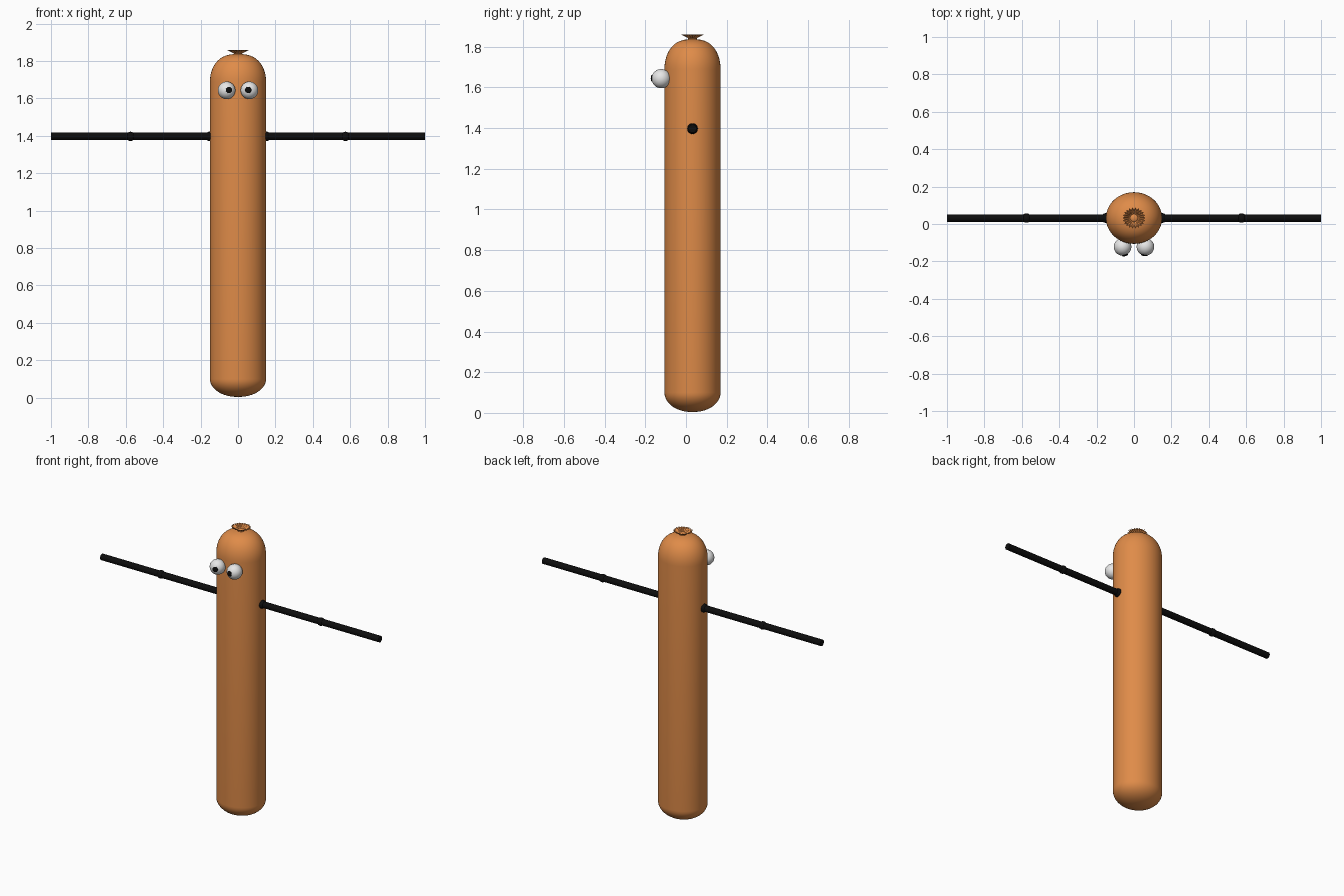
import bpy, bmesh, math
from mathutils import Matrix

if "Cube" in bpy.data.objects:
    bpy.data.objects.remove(bpy.data.objects["Cube"])

CY = 0.032          # body axis in y
RY = 0.138 / 0.15   # body is slightly narrower front to back


def material(name, rgb):
    m = bpy.data.materials.new(name)
    m.diffuse_color = (*rgb, 1)
    m.use_nodes = True
    m.node_tree.nodes["Principled BSDF"].inputs["Base Color"].default_value = m.diffuse_color
    return m


ORANGE = material("sausage orange", (0.74, 0.26, 0.066))
WHITE = material("eye white", (0.80, 0.80, 0.80))
BLACK = material("black", (0.004, 0.004, 0.004))


def finish(bm, name, mat, angle=40):
    bmesh.ops.recalc_face_normals(bm, faces=bm.faces)
    me = bpy.data.meshes.new(name)
    bm.to_mesh(me)
    bm.free()
    ob = bpy.data.objects.new(name, me)
    bpy.context.collection.objects.link(ob)
    me.materials.append(mat)
    bpy.ops.object.select_all(action='DESELECT')
    ob.select_set(True)
    bpy.context.view_layer.objects.active = ob
    bpy.ops.object.shade_smooth_by_angle(angle=math.radians(angle))
    return ob


def lathe(name, profile, n, mat, wave=None, angle=40):
    """Revolve (radius, z) points; wave gives a pleat depth per point."""
    bm = bmesh.new()
    rings = []
    for k, (r, z) in enumerate(profile):
        ring = []
        for i in range(n):
            a = 2 * math.pi * i / n
            rr = r - (wave[k] if wave and i % 2 else 0)
            ring.append(bm.verts.new((rr * math.cos(a), CY + rr * RY * math.sin(a), z)))
        rings.append(ring)
    for lo, hi in zip(rings, rings[1:]):
        for i in range(n):
            j = (i + 1) % n
            bm.faces.new((lo[i], lo[j], hi[j], hi[i]))
    bm.faces.new(rings[0])
    bm.faces.new(rings[-1])
    return finish(bm, name, mat, angle)


def ball(name, loc, r, mat, scale=(1, 1, 1), rot=Matrix()):
    bm = bmesh.new()
    bmesh.ops.create_uvsphere(bm, u_segments=32, v_segments=16, radius=r,
                              matrix=Matrix.Translation(loc) @ rot @ Matrix.Diagonal((*scale, 1)))
    return finish(bm, name, mat, 60)


# Body: rounded bottom, straight tube, domed top
R = 0.15
profile = []
for i in range(1, 13):
    t = math.pi / 2 * i / 12
    profile.append((R * math.sin(t) ** 0.95, 0.100 - 0.096 * math.cos(t)))
for i in range(13):
    t = math.pi / 2 * i / 13
    profile.append((R * math.cos(t) ** 0.75, 1.69 + 0.147 * math.sin(t)))
profile.append((0.012, 1.838))
lathe("body", profile, 64, ORANGE)

# Pleated casing end on top, open like a small funnel
lathe("casing_frill",
      [(0.018, 1.830), (0.018, 1.839), (0.040, 1.850), (0.062, 1.860),
       (0.058, 1.860), (0.036, 1.850), (0.022, 1.840)],
      44, ORANGE, [0, 0, 0.004, 0.012, 0.012, 0.004, 0], 30)
ball("casing_knot", (0, CY, 1.838), 0.022, ORANGE, (1, 1, 0.5))

# Eyes with pupils turned slightly inward
for side, s in (("left", -1), ("right", 1)):
    ball(side + "_eye", (s * 0.061, -0.122, 1.643), 0.047, WHITE)
    px = -0.048 if s < 0 else 0.055
    ball(side + "_pupil", (px, -0.166, 1.645), 0.017, BLACK, (1, 0.35, 1),
         Matrix.Rotation(0.27 if s < 0 else -0.13, 4, 'Z'))

# Arms: two straight rods with shoulder and elbow balls
ARM_Z = 1.397
for side, s in (("left", -1), ("right", 1)):
    for part, x0, x1 in (("upper_arm", 0.14, 0.575), ("forearm", 0.575, 1.0)):
        bm = bmesh.new()
        bmesh.ops.create_cone(bm, cap_ends=True, segments=20, radius1=0.02, radius2=0.02,
                              depth=x1 - x0,
                              matrix=Matrix.Translation((s * (x0 + x1) / 2, CY, ARM_Z))
                              @ Matrix.Rotation(math.pi / 2, 4, 'Y'))
        finish(bm, side + "_" + part, BLACK)
    ball(side + "_shoulder", (s * 0.15, CY, ARM_Z), 0.026, BLACK)
    ball(side + "_elbow", (s * 0.575, CY, ARM_Z), 0.025, BLACK)
